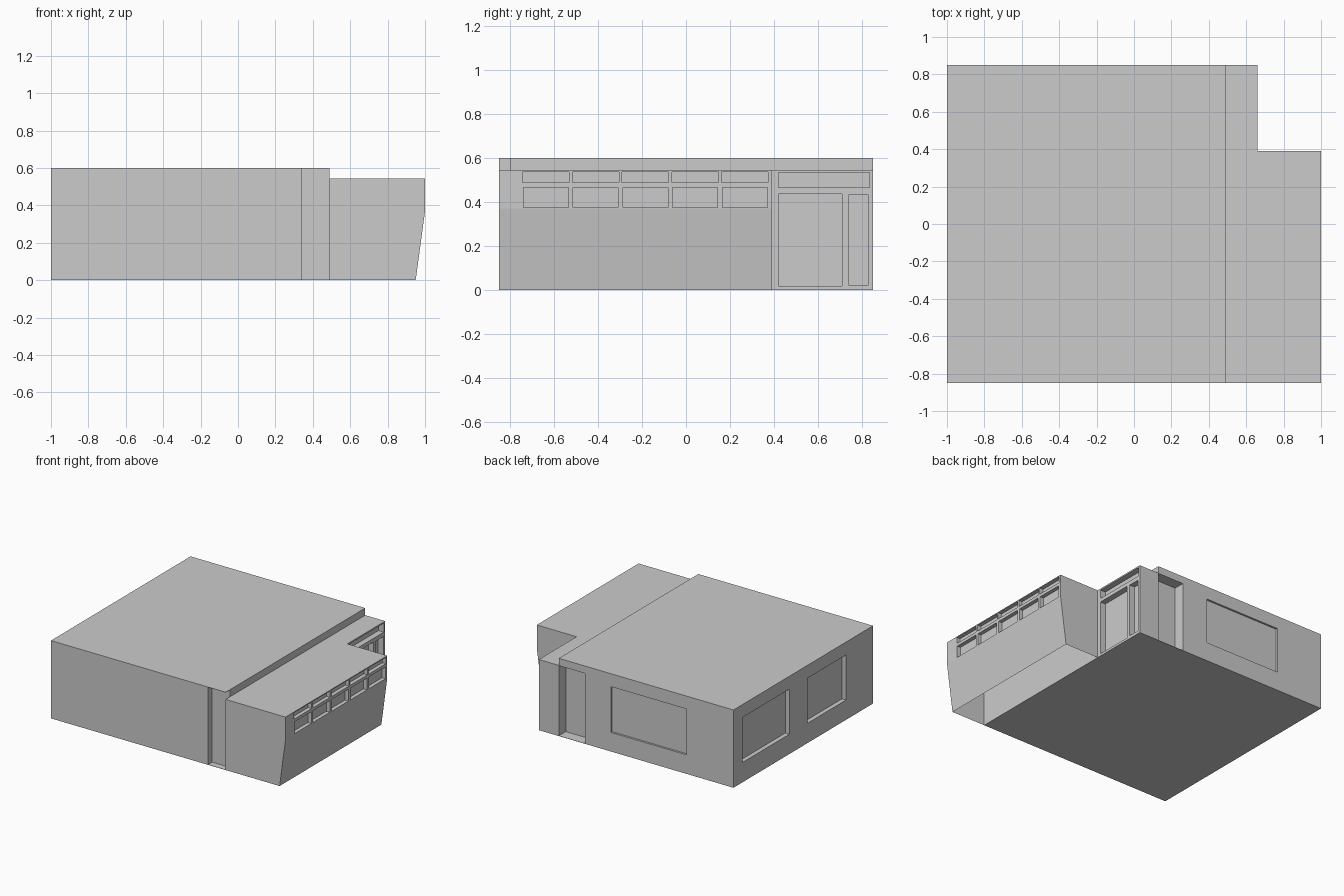
import bpy, bmesh
from mathutils import Vector

if "Cube" in bpy.data.objects:
    bpy.data.objects.remove(bpy.data.objects["Cube"])


def extrude_profile(name, profile, y0, y1):
    """Solid made from an x-z outline swept along y."""
    bm = bmesh.new()
    face = bm.faces.new([bm.verts.new((x, y0, z)) for x, z in profile])
    ext = bmesh.ops.extrude_face_region(bm, geom=[face])["geom"]
    bmesh.ops.translate(bm, vec=(0, y1 - y0, 0),
                        verts=[g for g in ext if isinstance(g, bmesh.types.BMVert)])
    bmesh.ops.recalc_face_normals(bm, faces=bm.faces)
    mesh = bpy.data.meshes.new(name)
    bm.to_mesh(mesh)
    bm.free()
    obj = bpy.data.objects.new(name, mesh)
    bpy.context.collection.objects.link(obj)
    return obj


def carve(obj, boxes):
    """Cut box-shaped recesses (min corner, max corner) and bake the result."""
    bm = bmesh.new()
    for lo, hi in boxes:
        lo, hi = Vector(lo), Vector(hi)
        verts = bmesh.ops.create_cube(bm, size=1)["verts"]
        bmesh.ops.scale(bm, vec=hi - lo, verts=verts)
        bmesh.ops.translate(bm, vec=(lo + hi) / 2, verts=verts)
    mesh = bpy.data.meshes.new("cutter")
    bm.to_mesh(mesh)
    bm.free()
    cutter = bpy.data.objects.new("cutter", mesh)
    cutter.hide_render = True
    bpy.context.collection.objects.link(cutter)
    mod = obj.modifiers.new("recesses", "BOOLEAN")
    mod.operation, mod.solver, mod.object = "DIFFERENCE", "EXACT", cutter
    deps = bpy.context.evaluated_depsgraph_get()
    baked = bpy.data.meshes.new_from_object(obj.evaluated_get(deps))
    obj.modifiers.clear()
    obj.data = baked
    bpy.data.objects.remove(cutter)


OUT = 0.05          # how far cutters stick out of the walls
HALF = 0.85         # half width in y
STEP, WALL = 0.49, 0.66
LOW, HIGH = 0.545, 0.60

# Main building with a lower roof step on the right
building = extrude_profile("building", [(-1, 0), (WALL, 0), (WALL, LOW), (STEP, LOW),
                                        (STEP, HIGH), (-1, HIGH)], -HALF, HALF)
recesses = [
    ((0.34, -HALF - OUT, 0.002), (STEP, -0.80, 0.598)),     # front corner slot
    ((0.265, 0.765, 0.002), (STEP, HALF + OUT, 0.543)),     # back doorway
    ((-0.60, 0.835, 0.147), (0.045, HALF + OUT, 0.50)),     # back window
]
# Left side windows
for y0, y1 in ((0.17, 0.74), (-0.52, -0.05)):
    recesses.append(((-1 - OUT, y0, 0.153), (-0.966, y1, 0.50)))
# Entrance: transom, door, side light
for y0, y1, z0, z1 in ((0.42, 0.834, 0.466, 0.534), (0.42, 0.71, 0.018, 0.437),
                       (0.74, 0.83, 0.023, 0.433)):
    recesses.append(((WALL - 0.045, y0, z0), (WALL + OUT, y1, z1)))
carve(building, recesses)

# Projecting bay with a slanted lower front and two rows of windows
bay = extrude_profile("window_bay", [(WALL, 0), (0.95, 0), (1, 0.37), (1, LOW), (WALL, LOW)],
                      -HALF, 0.39)
panes = []
for i in range(5):
    mid = -0.637 + i * 0.2262
    for half, z0, z1 in ((0.106, 0.489, 0.538), (0.102, 0.375, 0.466)):
        panes.append(((0.97, mid - half, z0), (1 + OUT, mid + half, z1)))
carve(bay, panes)

# The bay is an open-bottomed shell backed by the building wall
bm = bmesh.new()
bm.from_mesh(bay.data)
hidden = [f for f in bm.faces
          if all(v.co.z < 1e-4 for v in f.verts) or all(v.co.x < WALL + 1e-4 for v in f.verts)]
bmesh.ops.delete(bm, geom=hidden, context="FACES")
bm.to_mesh(bay.data)
bm.free()
